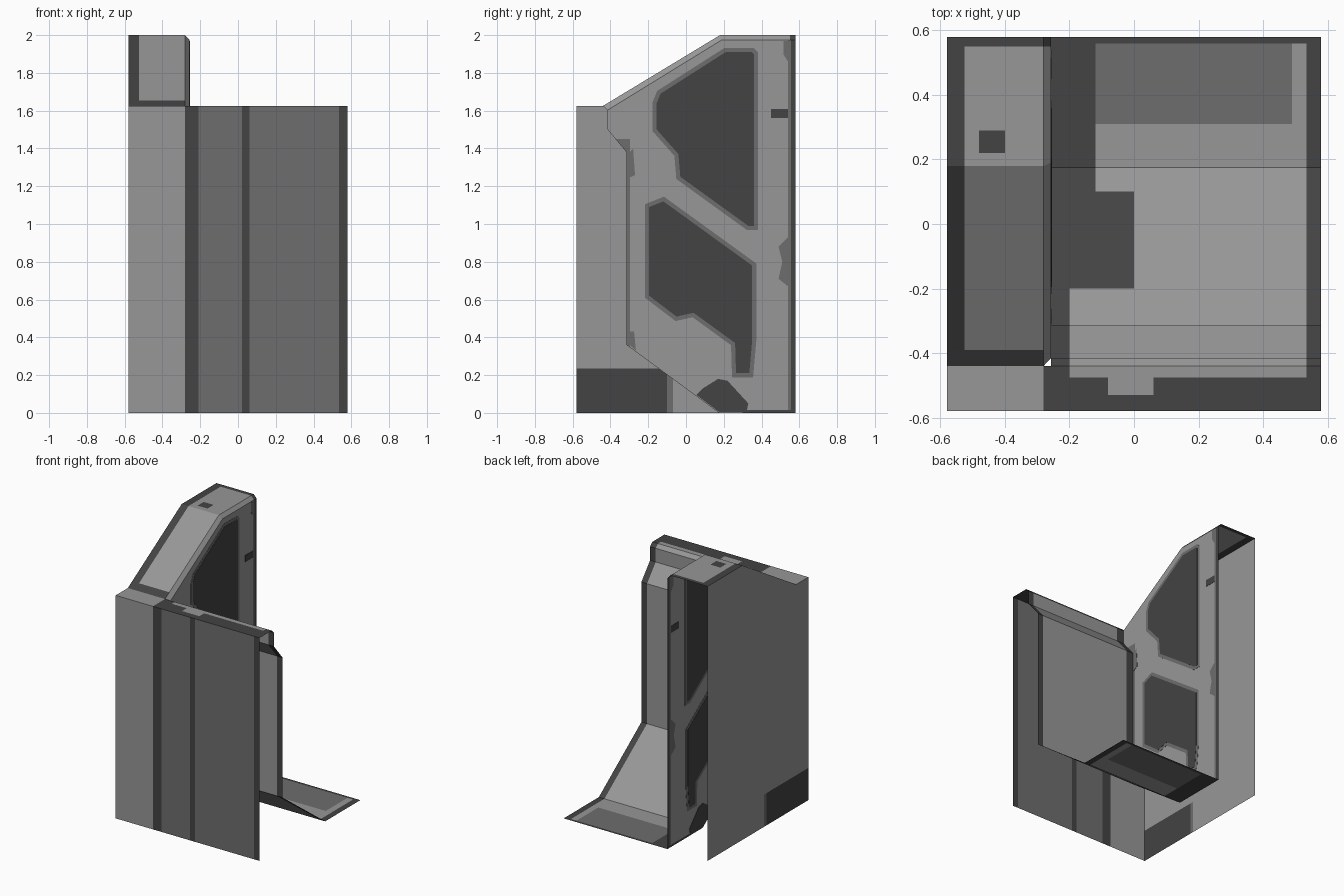
import bpy, bmesh
from mathutils import Vector

if "Cube" in bpy.data.objects:
    bpy.data.objects.remove(bpy.data.objects["Cube"])

def material(name, v):
    m = bpy.data.materials.new(name)
    m.diffuse_color = (v, v, v, 1)
    m.use_nodes = True
    m.node_tree.nodes["Principled BSDF"].inputs["Base Color"].default_value = m.diffuse_color
    return m

MATS = [material("light_grey", 0.31), material("mid_grey", 0.155), material("dark_grey", 0.056)]
LIGHT, MID, DARK = 0, 1, 2

def finish(name, bm, rule):
    bm.normal_update()
    for f in bm.faces:
        f.material_index = rule(*f.calc_center_median())
    me = bpy.data.meshes.new(name)
    bm.to_mesh(me)
    bm.free()
    for m in MATS:
        me.materials.append(m)
    ob = bpy.data.objects.new(name, me)
    bpy.context.collection.objects.link(ob)
    return ob

def strip(name, rows, rule):
    """Open sheet between matching rows of points."""
    bm = bmesh.new()
    vs = [[bm.verts.new(p) for p in r] for r in rows]
    for a, b in zip(vs, vs[1:]):
        for i in range(len(a) - 1):
            bm.faces.new((a[i], b[i], b[i + 1], a[i + 1]))
    return finish(name, bm, rule)

def sweep(name, profile, xs, rule):
    return strip(name, [[(x, y, z) for y, z in profile] for x in xs], rule)

def side_panel(name, x, outline, facing, ycuts, zcuts, rule):
    """Flat sheet at constant x, cut into colour zones."""
    bm = bmesh.new()
    f = bm.faces.new([bm.verts.new((x, y, z)) for y, z in outline])
    f.normal_update()
    if f.normal.x * facing < 0:
        f.normal_flip()
    cuts = [((x, c, 0), (0, 1, 0)) for c in ycuts] + [((x, 0, c), (0, 0, 1)) for c in zcuts]
    for co, no in cuts:
        bmesh.ops.bisect_plane(bm, geom=bm.verts[:] + bm.edges[:] + bm.faces[:],
                               plane_co=co, plane_no=no)
    return finish(name, bm, rule)

def plate(name, x, outline, thick, color):
    """Thin painted plate, visible from both sides of a sheet."""
    bm = bmesh.new()
    f = bm.faces.new([bm.verts.new((x - thick / 2, y, z)) for y, z in outline])
    r = bmesh.ops.extrude_face_region(bm, geom=[f])
    bmesh.ops.translate(bm, vec=(thick, 0, 0),
                        verts=[v for v in r["geom"] if isinstance(v, bmesh.types.BMVert)])
    bmesh.ops.recalc_face_normals(bm, faces=bm.faces[:])
    return finish(name, bm, lambda *c: color)

def grow(outline, d):
    """Offset an outline outwards by d with mitred corners."""
    n = len(outline)
    pts = [Vector(p) for p in outline]
    area = sum(pts[i].x * pts[(i + 1) % n].y - pts[(i + 1) % n].x * pts[i].y for i in range(n))
    s = 1 if area > 0 else -1
    out = []
    for i, p in enumerate(pts):
        e1 = (p - pts[i - 1]).normalized()
        e2 = (pts[(i + 1) % n] - p).normalized()
        n1, n2 = Vector((e1.y, -e1.x)) * s, Vector((e2.y, -e2.x)) * s
        m = n1 + n2
        out.append(p + m * (2 * d / max(m.length_squared, 0.8)))
    return out

H, W, XI = 1.625, 0.58, -0.257   # ledge height, half width, inner side plane

# Front wall with vertical colour bands
def front_rule(x, y, z):
    if x < -0.28:
        return LIGHT
    return DARK if x < -0.21 or 0.02 < x < 0.06 or x > 0.535 else MID
sweep("front_wall", [(-W, 0), (-W, H)], [-W, -0.28, -0.21, 0.02, 0.06, 0.535, W], front_rule)

# Outer left wall with a dark plinth
side_panel("left_wall", -W, [(W, 0), (-W, 0), (-W, H), (-0.44, H), (0.18, 2), (W, 2)], -1,
           [-0.1, -0.07], [0.235],
           lambda x, y, z: LIGHT if z > 0.235 or y > -0.07 else (DARK if y < -0.1 else MID))

# Ledge over the left column
sweep("left_ledge", [(-W, H), (-0.44, H)], [-W, -0.28], lambda *c: LIGHT)

# Ledge, recess back, ramp and floor as one folded sheet
def recess_rule(x, y, z):
    if x > 0.535:
        return DARK
    if z > 1.61:                                    # ledge
        if -0.08 < x < 0.06:
            return DARK if y < -0.53 else LIGHT
        return DARK if y < -0.475 or x < -0.2 else LIGHT
    if y < -0.2:                                    # back and upper ramp
        return DARK if x < -0.2 else LIGHT
    if x < -0.12 or (x < 0 and y < 0.1) or y > 0.56:
        return DARK
    return MID if y > 0.31 and x < 0.49 else LIGHT
ramp = [(y, 0.36 * (0.175 - y) / 0.49) for y in (-0.2, 0.1)]
sweep("recess_sheet",
      [(-W, H), (-0.53, H), (-0.475, H), (-0.44, H), (-0.415, 1.6), (-0.415, 1.5),
       (-0.315, 1.38), (-0.315, 0.36)] + ramp + [(0.175, 0), (0.31, 0), (0.56, 0), (W, 0)],
      [-0.28, XI, -0.2, -0.12, -0.08, 0, 0.06, 0.49, 0.535, W][1:], recess_rule)
sweep("ledge_joint", [(-W, H), (-0.44, H)], [-0.28, XI], lambda *c: DARK)

# Sloped cap and flat top of the left column
def cap_rule(x, y, z):
    if x < -0.525 or y > 0.55 or y < -0.4:
        return DARK
    return DARK if -0.49 < x < -0.4 and 0.22 < y < 0.29 else LIGHT
sweep("column_cap", [(-0.44, H), (-0.39, H + 0.03), (0.18, 2), (0.22, 2), (0.29, 2),
                     (0.55, 2), (W, 2)], [-W, -0.525, -0.48, -0.4, -0.28], cap_rule)
strip("column_chamfer",
      [[(-0.28, -0.44, H), (-0.28, 0.18, 2), (-0.28, 0.55, 2), (-0.28, W, 2)],
       [(XI, -0.415, 1.603), (XI, 0.19, 1.975), (XI, 0.55, 1.975), (XI, W, 1.975)]],
      lambda x, y, z: DARK if y > 0.55 else LIGHT)

# Inner side wall of the column
def inner_rule(x, y, z):
    if y > 0.555 or (z < 0.015 and y > 0.3):
        return DARK
    return MID if y > 0.54 or (y < -0.297 and z < 1.45) else LIGHT
side_panel("column_inner_wall", XI,
           [(W, 0), (0.175, 0), (-0.315, 0.36), (-0.315, 1.38), (-0.415, 1.5), (-0.415, 1.603),
            (0.19, 1.975), (W, 1.975)], 1, [-0.297, 0.3, 0.54, 0.555], [0.015, 1.45], inner_rule)

# Dark window panels with mid grey borders
windows = {
    "upper_window": [(-0.155, 1.64), (-0.135, 1.69), (0.21, 1.91), (0.35, 1.91), (0.36, 1.9),
                     (0.36, 0.99), (0.33, 0.99), (-0.03, 1.25), (-0.04, 1.37), (-0.155, 1.5)],
    "lower_window": [(-0.195, 1.09), (-0.12, 1.12), (0.35, 0.78), (0.35, 0.38), (0.335, 0.21),
                     (0.265, 0.21), (0.26, 0.37), (0.04, 0.53), (-0.05, 0.51), (-0.195, 0.62)],
}
for name, pts in windows.items():
    plate(name + "_border", XI, grow(pts, 0.022), 0.003, MID)
    plate(name, XI, pts, 0.006, DARK)

# Worn patches on the inner wall
patches = [
    [(0.055, 0.095), (0.09, 0.13), (0.17, 0.18), (0.22, 0.17), (0.33, 0.05), (0.32, 0.005), (0.175, 0.005)],
    [(-0.31, 0.37), (-0.31, 0.43), (-0.275, 0.43), (-0.265, 0.33)],
    [(-0.31, 1.24), (-0.31, 1.37), (-0.28, 1.4), (-0.27, 1.26)],
    [(0.45, 1.56), (0.45, 1.61), (0.54, 1.61), (0.54, 1.56)],
    [(0.54, 0.67), (0.49, 0.71), (0.51, 0.8), (0.49, 0.88), (0.54, 0.93)],
    [(0.54, 1.86), (0.515, 1.9), (0.515, 1.97), (0.54, 1.97)],
]
for i, pts in enumerate(patches):
    plate("worn_patch_%d" % (i + 1), XI, pts, 0.004, DARK if i in (0, 3) else MID)
